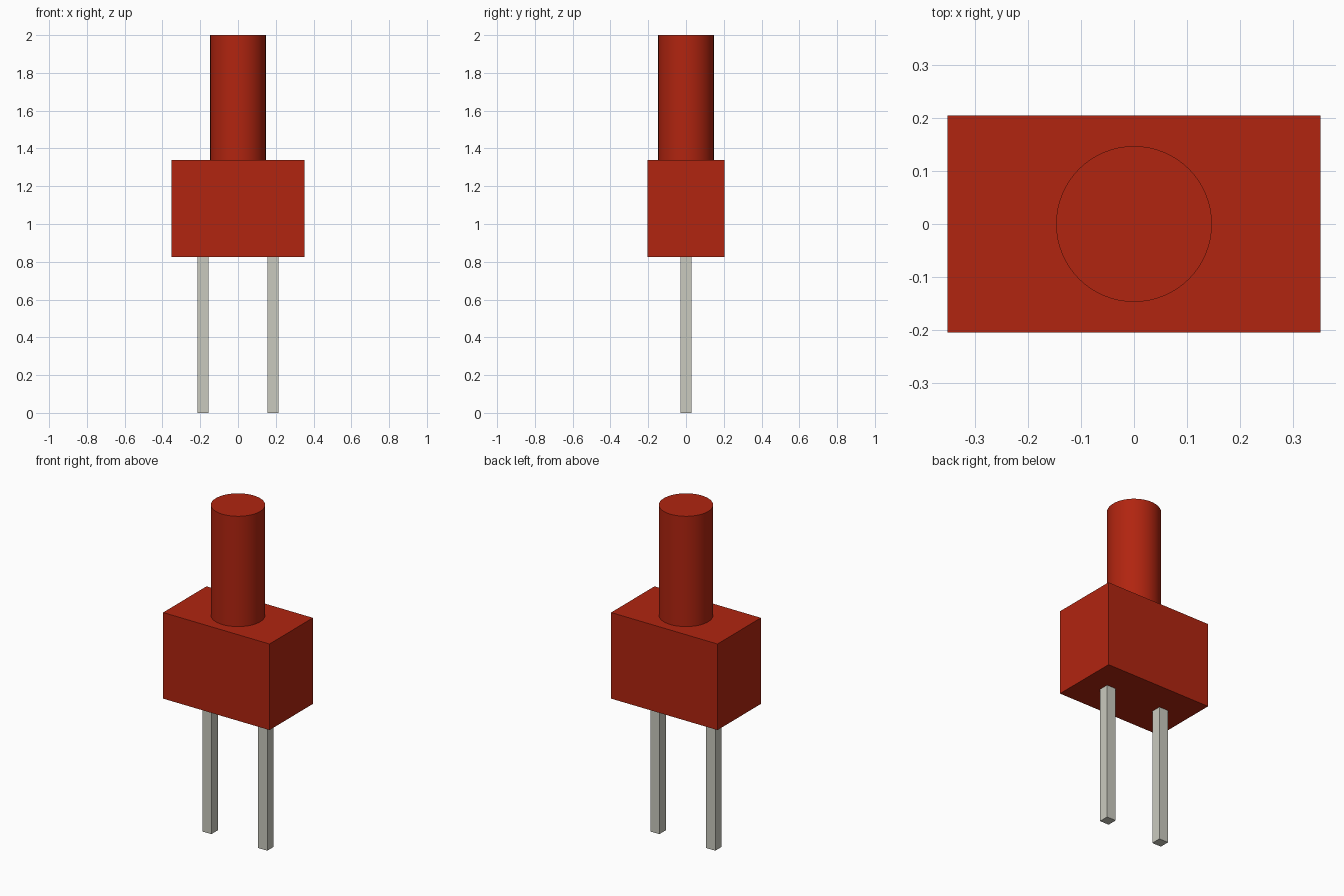
import bpy
import math

cube = bpy.data.objects.get("Cube")
if cube:
    bpy.data.objects.remove(cube, do_unlink=True)


def make_material(name, rgb):
    mat = bpy.data.materials.new(name)
    mat.use_nodes = True
    mat.diffuse_color = (*rgb, 1)
    bsdf = next(n for n in mat.node_tree.nodes if n.type == 'BSDF_PRINCIPLED')
    bsdf.inputs["Base Color"].default_value = (*rgb, 1)
    return mat


def box(name, x, z0, z1, width, depth, mat):
    bpy.ops.mesh.primitive_cube_add(size=1, location=(x, 0, (z0 + z1) / 2))
    obj = bpy.context.object
    obj.name = name
    obj.scale = (width, depth, z1 - z0)
    bpy.ops.object.transform_apply(location=False, rotation=False, scale=True)
    obj.data.materials.append(mat)
    return obj


red = make_material("red plastic", (0.44, 0.018, 0.005))
metal = make_material("pin metal", (0.59, 0.59, 0.52))

BODY_BOTTOM, BODY_TOP, TOP = 0.825, 1.34, 2.0

# Rectangular housing
box("housing", 0, BODY_BOTTOM, BODY_TOP, 0.704, 0.41, red)

# Round post on top of the housing
bpy.ops.mesh.primitive_cylinder_add(
    vertices=64, radius=0.147, depth=TOP - BODY_TOP,
    location=(0, 0, (TOP + BODY_TOP) / 2))
post = bpy.context.object
post.name = "post"
post.data.materials.append(red)
bpy.ops.object.shade_smooth_by_angle(angle=math.radians(30))

# Two square pins below the housing
for name, side in (("left_pin", 1), ("right_pin", -1)):
    box(name, side * 0.185, 0, BODY_BOTTOM, 0.06, 0.06, metal)
